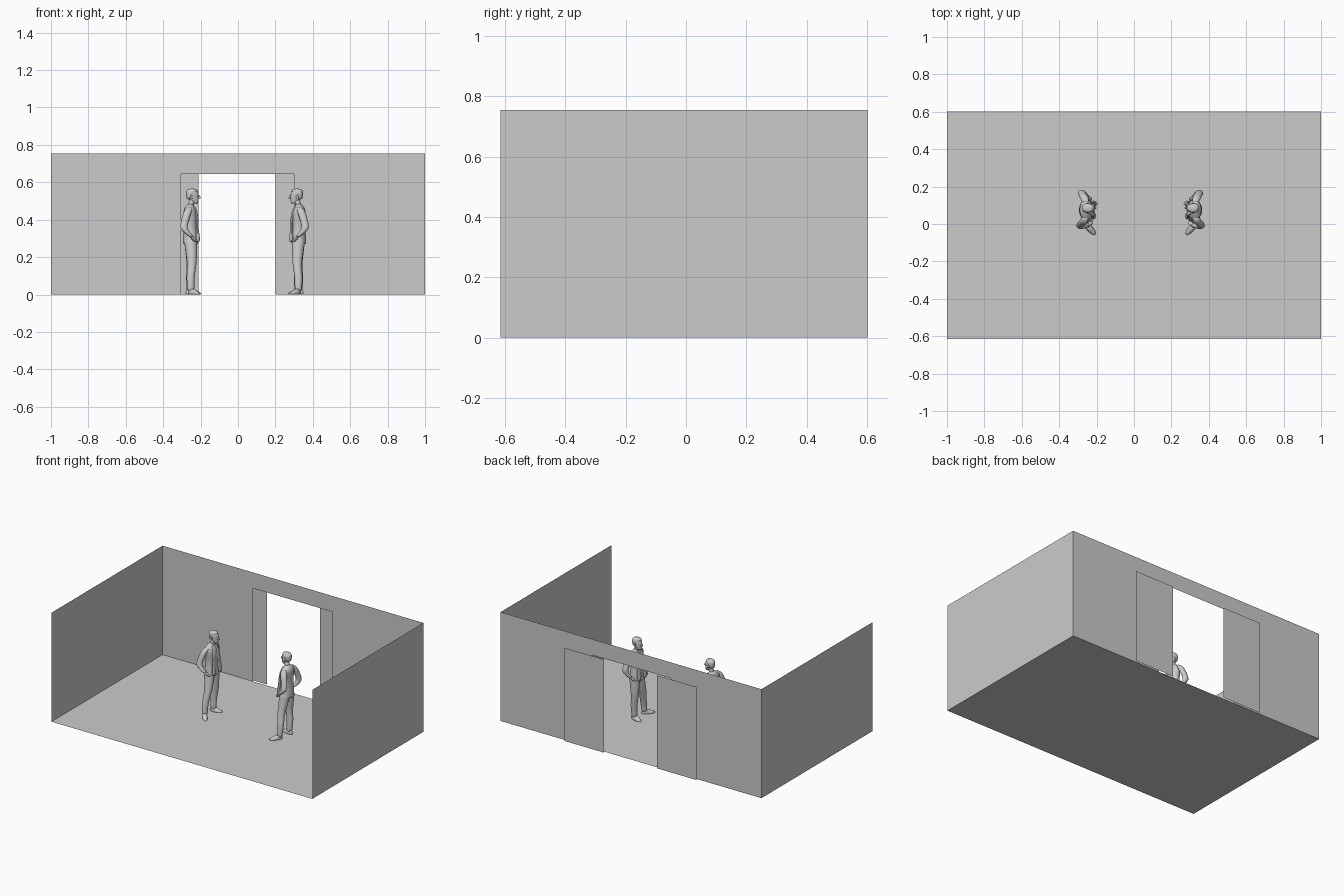
import bpy, bmesh, math

FRONT, BACK, DOOR_Y = -0.615, 0.602, 0.615
WALL_H, DOOR_H = 0.755, 0.645
MIRROR_SUM = 0.07          # second figure: x -> MIRROR_SUM - x


def mesh_object(name, verts, faces):
    mesh = bpy.data.meshes.new(name)
    mesh.from_pydata(verts, [], faces)
    obj = bpy.data.objects.new(name, mesh)
    bpy.context.collection.objects.link(obj)
    bm = bmesh.new()
    bm.from_mesh(mesh)
    bmesh.ops.remove_doubles(bm, verts=bm.verts, dist=1e-5)
    bm.to_mesh(mesh)
    bm.free()
    return obj


def wall_panels(name, y, rects):
    # upright rectangles facing the front: (x0, x1, z0, z1)
    verts, faces = [], []
    for x0, x1, z0, z1 in rects:
        n = len(verts)
        verts += [(x0, y, z0), (x1, y, z0), (x1, y, z1), (x0, y, z1)]
        faces.append((n, n + 1, n + 2, n + 3))
    return mesh_object(name, verts, faces)


def loft(name, rings, flip, sides=12):
    # stack of level ellipses: (x, y, z, radius x, radius y[, turn in degrees])
    verts, faces = [], []
    for x, y, z, rx, ry, *turn in rings:
        t = math.radians(turn[0]) if turn else 0
        for i in range(sides):
            a = 2 * math.pi * i / sides
            u, v = rx * math.cos(a), ry * math.sin(a)
            px = x + u * math.cos(t) - v * math.sin(t)
            py = y + u * math.sin(t) + v * math.cos(t)
            verts.append((MIRROR_SUM - px if flip else px, py, z))
    for r in range(len(rings) - 1):
        for i in range(sides):
            j = (i + 1) % sides
            faces.append((r * sides + i, r * sides + j,
                          (r + 1) * sides + j, (r + 1) * sides + i))
    last = (len(rings) - 1) * sides
    faces += [tuple(reversed(range(sides))), tuple(range(last, last + sides))]
    if flip:
        faces = [tuple(reversed(f)) for f in faces]
    obj = mesh_object(name, verts, faces)
    for p in obj.data.polygons:
        p.use_smooth = True
    sub = obj.modifiers.new("smooth", 'SUBSURF')
    sub.levels = sub.render_levels = 2
    return obj


def figure(tag, flip):
    def part(name, rings):
        return loft(f"{tag}_{name}", rings, flip)

    # jacket
    part("jacket", [
        (-.254, .075, .268, .038, .052), (-.254, .075, .275, .043, .056),
        (-.252, .075, .305, .044, .056), (-.253, .075, .355, .037, .047),
        (-.252, .075, .410, .040, .054), (-.256, .075, .445, .037, .062),
        (-.258, .076, .464, .030, .055), (-.257, .078, .478, .020, .030),
        (-.253, .080, .486, .015, .018)])
    # open jacket fronts, pushed outward by the hands
    for side, y in (("right", .050), ("left", .100)):
        d = -1 if side == "right" else 1
        part(f"jacket_front_{side}", [
            (-.216, y + d * .010, .278, .012, .014), (-.212, y + d * .008, .305, .010, .020),
            (-.220, y, .360, .007, .020), (-.217, y - d * .004, .410, .008, .017),
            (-.226, y - d * .008, .450, .007, .010), (-.240, y - d * .010, .478, .007, .006)])
    # neck and head
    part("neck", [(-.254, .080, .465, .018, .019), (-.250, .081, .485, .016, .017),
                  (-.246, .083, .512, .016, .017)])
    part("head", [
        (-.224, .085, .485, .009, .009), (-.227, .085, .490, .014, .015),
        (-.235, .085, .502, .025, .020), (-.241, .085, .520, .032, .024),
        (-.243, .085, .538, .034, .026), (-.245, .085, .551, .031, .024),
        (-.245, .085, .560, .020, .016), (-.245, .085, .563, .008, .007)])
    part("hair", [
        (-.262, .085, .508, .012, .018), (-.259, .085, .522, .018, .024),
        (-.253, .085, .540, .026, .028), (-.246, .085, .553, .034, .026),
        (-.245, .085, .563, .026, .020), (-.246, .085, .566, .010, .009)])
    part("nose", [(-.208, .085, .512, .005, .005), (-.206, .085, .516, .008, .006),
                  (-.210, .085, .532, .005, .004)])
    for side, y in (("right", .060), ("left", .110)):
        part(f"ear_{side}", [(-.244, y, .512, .003, .003), (-.246, y, .518, .006, .004),
                             (-.247, y, .527, .008, .005), (-.246, y, .532, .004, .003)])
    # trouser legs
    part("leg_right", [
        (-.252, -.004, .014, .020, .019), (-.253, -.003, .045, .020, .018),
        (-.254, .006, .100, .023, .021), (-.246, .018, .150, .024, .023),
        (-.248, .035, .210, .030, .028), (-.253, .048, .275, .036, .032),
        (-.253, .052, .310, .034, .032)])
    part("leg_left", [
        (-.256, .098, .014, .020, .019), (-.257, .099, .045, .020, .018),
        (-.258, .103, .100, .023, .021), (-.249, .105, .150, .024, .023),
        (-.250, .103, .210, .030, .028), (-.253, .100, .275, .036, .032),
        (-.253, .098, .310, .034, .032)])
    # shoes
    for side, x, y, turn in (("right", -.236, -.024, -50), ("left", -.238, .102, 12)):
        c, s = math.cos(math.radians(turn)), math.sin(math.radians(turn))
        part(f"shoe_{side}", [(x - b * c, y - b * s, z, rx, ry, turn) for b, z, rx, ry in (
            (0, 0, .044, .016), (0, .004, .046, .018), (.003, .012, .042, .017),
            (.012, .021, .030, .015), (.018, .030, .018, .014))])
    # sleeves and hands
    part("sleeve_right", [
        (-.247, -.006, .306, .014, .013), (-.263, -.010, .322, .017, .015),
        (-.286, -.012, .346, .020, .016), (-.291, -.009, .364, .021, .017),
        (-.282, .002, .400, .021, .018), (-.270, .014, .440, .023, .020),
        (-.262, .026, .460, .019, .018), (-.258, .036, .468, .010, .012)])
    part("hand_right", [(-.226, .010, .282, .008, .008), (-.231, .006, .290, .013, .010),
                        (-.240, -.002, .302, .013, .011), (-.250, -.006, .314, .010, .009)])
    part("sleeve_left", [
        (-.252, .146, .306, .014, .013), (-.264, .156, .322, .017, .015),
        (-.278, .166, .346, .020, .017), (-.280, .167, .364, .021, .018),
        (-.275, .156, .400, .021, .018), (-.266, .140, .440, .023, .020),
        (-.260, .126, .460, .019, .018), (-.257, .116, .468, .010, .012)])
    part("hand_left", [(-.230, .130, .282, .008, .008), (-.236, .134, .290, .013, .010),
                       (-.245, .142, .302, .013, .011), (-.254, .148, .314, .010, .009)])


# room shell: open at the front and top
mesh_object("floor", [(-1, FRONT, 0), (1, FRONT, 0), (1, BACK, 0), (-1, BACK, 0)], [(0, 1, 2, 3)])
for side, x in (("left", -1), ("right", 1)):
    mesh_object(f"{side}_wall", [(x, FRONT, 0), (x, BACK, 0), (x, BACK, WALL_H), (x, FRONT, WALL_H)],
                [(0, 1, 2, 3)])
wall_panels("back_wall", BACK, [
    (-1, -.305, 0, DOOR_H), (.3, 1, 0, DOOR_H),
    (-1, -.305, DOOR_H, WALL_H), (-.305, .3, DOOR_H, WALL_H), (.3, 1, DOOR_H, WALL_H)])

# sliding doors, parked behind the back wall
wall_panels("sliding_door_left", DOOR_Y, [(-.51, -.21, 0, DOOR_H)])
wall_panels("sliding_door_right", DOOR_Y, [(.2, .5, 0, DOOR_H)])

# two standing figures facing each other
figure("left_figure", False)
figure("right_figure", True)
